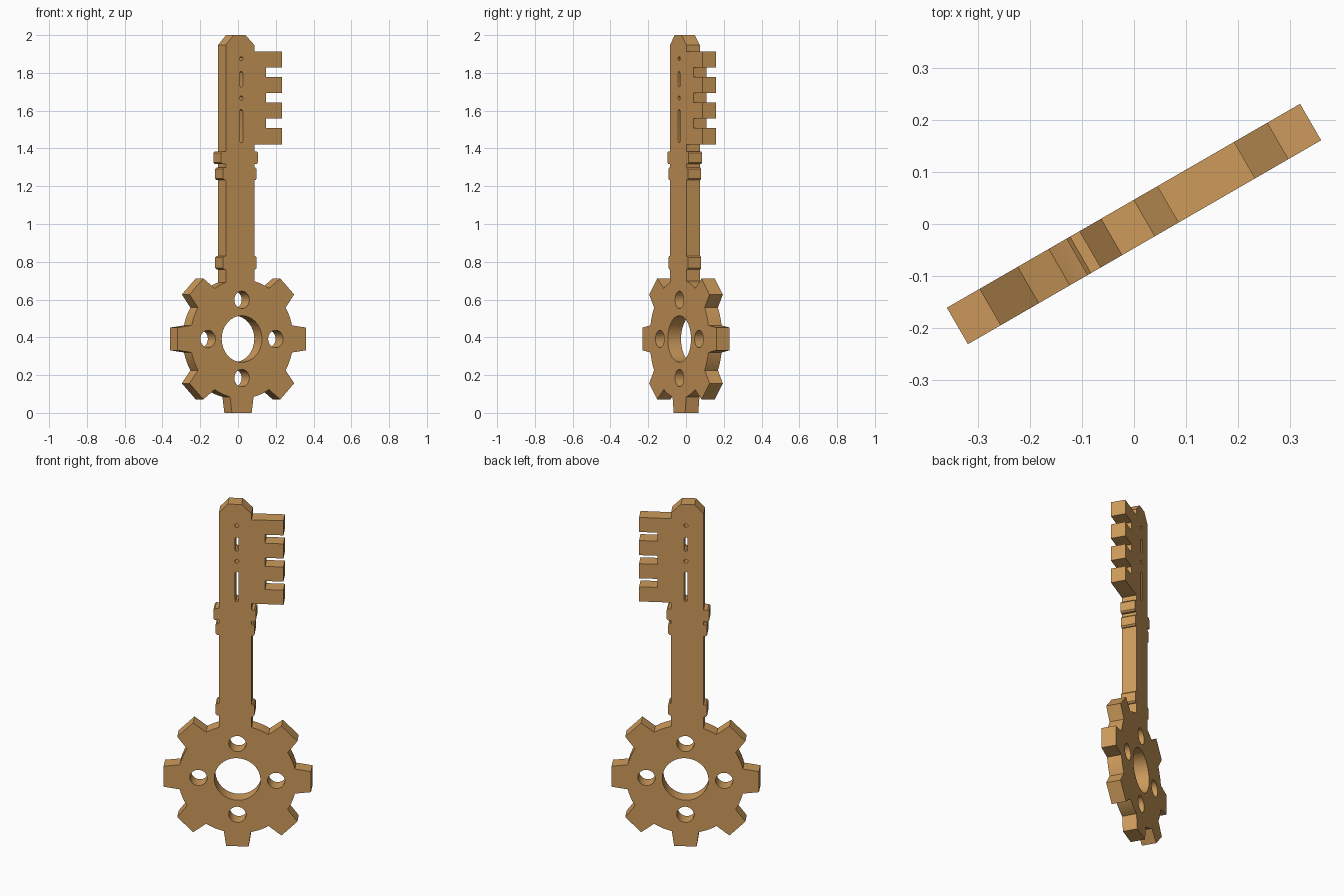
import bpy, bmesh, math
from mathutils import Matrix

if "Cube" in bpy.data.objects:
    bpy.data.objects.remove(bpy.data.objects["Cube"])

THICK = 0.081          # plate thickness
CZ = 0.3915            # height of the gear centre
TIP, ROOT = 0.3925, 0.315
TIP_HALF, ROOT_HALF = 0.06, math.radians(13.2)


def polar(r, a, cx=0.0, cz=CZ):
    return (cx + r * math.cos(a), cz + r * math.sin(a))


def circle(cx, cz, r, n):
    return [polar(r, 2 * math.pi * i / n, cx, cz) for i in range(n)]


def slot(cx, z0, z1, r):
    top = [polar(r, math.pi * i / 6, cx, z1 - r) for i in range(7)]
    low = [polar(r, math.pi + math.pi * i / 6, cx, z0 + r) for i in range(7)]
    return top + low


def arc(a0, a1, n=5):
    return [polar(ROOT, a0 + (a1 - a0) * i / n) for i in range(n + 1)]


def collar(base, out, z0, z1, c=0.008):
    # side profile of one ring on the shaft, read upwards
    s = math.copysign(c, out)
    return [(base, z0), (out - s, z0), (out, z0 + c), (out, z1 - c), (out - s, z1), (base, z1)]


# Gear-shaped bow: seven teeth, the shaft takes the place of the eighth
outline = []
last = math.radians(90) + math.asin(0.098 / ROOT)
for k in range(7):
    a = math.radians(135 + 45 * k)
    outline += arc(last, a - ROOT_HALF)
    for side in (-TIP_HALF, TIP_HALF):
        outline.append((TIP * math.cos(a) - side * math.sin(a),
                        CZ + TIP * math.sin(a) + side * math.cos(a)))
    last = a + ROOT_HALF
outline += arc(last, math.radians(450) - math.asin(0.076 / ROOT))

# Right side of the shaft, with its collars
R, L = 0.076, -0.098
outline += collar(R, 0.091, 0.76, 0.83)
outline += collar(R, 0.091, 1.232, 1.298)
outline += collar(R, 0.099, 1.318, 1.385)

# Bit with four prongs
outline.append((R, 1.422))
for i in range(4):
    z0 = 1.422 + 0.1355 * i
    z1 = z0 + 0.0855
    outline += [(0.246, z0), (0.246, z1)]
    if i < 3:
        outline += [(0.148, z1), (0.148, z0 + 0.1355)]
outline.append((R, 1.913))

# Bevelled tip and left side of the shaft
outline += [(R, 1.948), (0.023, 2.0), (-0.05, 2.0), (L, 1.948)]
for out, z0, z1 in ((-0.127, 1.318, 1.385), (-0.116, 1.232, 1.298), (-0.116, 0.76, 0.83)):
    outline += reversed(collar(L, out, z0, z1))

# Openings: bow centre, four bow holes, pin holes and slots in the blade
openings = [circle(0, CZ, 0.123, 48)]
openings += [circle(*polar(0.207, math.pi / 2 * k), 0.046, 28) for k in range(4)]
openings += [circle(-0.003, z, 0.011, 12) for z in (1.875, 1.667)]
openings += [slot(-0.003, 1.725, 1.807, 0.009), slot(-0.003, 1.43, 1.606, 0.009)]

# Filled flat curve, extruded to a plate
curve = bpy.data.curves.new("key", 'CURVE')
curve.dimensions = '2D'
curve.fill_mode = 'BOTH'
curve.extrude = THICK / 2
for pts in [outline] + openings:
    sp = curve.splines.new('POLY')
    sp.points.add(len(pts) - 1)
    for p, (x, z) in zip(sp.points, pts):
        p.co = (x, z, 0, 1)
    sp.use_cyclic_u = True
key = bpy.data.objects.new("key", curve)
bpy.context.collection.objects.link(key)
bpy.context.view_layer.objects.active = key
key.select_set(True)
bpy.ops.object.convert(target='MESH')
key = bpy.context.object

# Stand the plate up and turn it
bm = bmesh.new()
bm.from_mesh(key.data)
bmesh.ops.remove_doubles(bm, verts=bm.verts, dist=0.0002)
bm.transform(Matrix.Rotation(math.radians(30), 4, 'Z') @ Matrix.Rotation(math.radians(90), 4, 'X'))
bmesh.ops.recalc_face_normals(bm, faces=bm.faces)
bm.to_mesh(key.data)
bm.free()

# Bronze finish
bronze = bpy.data.materials.new("bronze")
bronze.diffuse_color = (0.61, 0.325, 0.105, 1)
bronze.use_nodes = True
bronze.node_tree.nodes["Principled BSDF"].inputs["Base Color"].default_value = bronze.diffuse_color
key.data.materials.clear()
key.data.materials.append(bronze)
bpy.ops.object.shade_smooth_by_angle(angle=math.radians(30))
